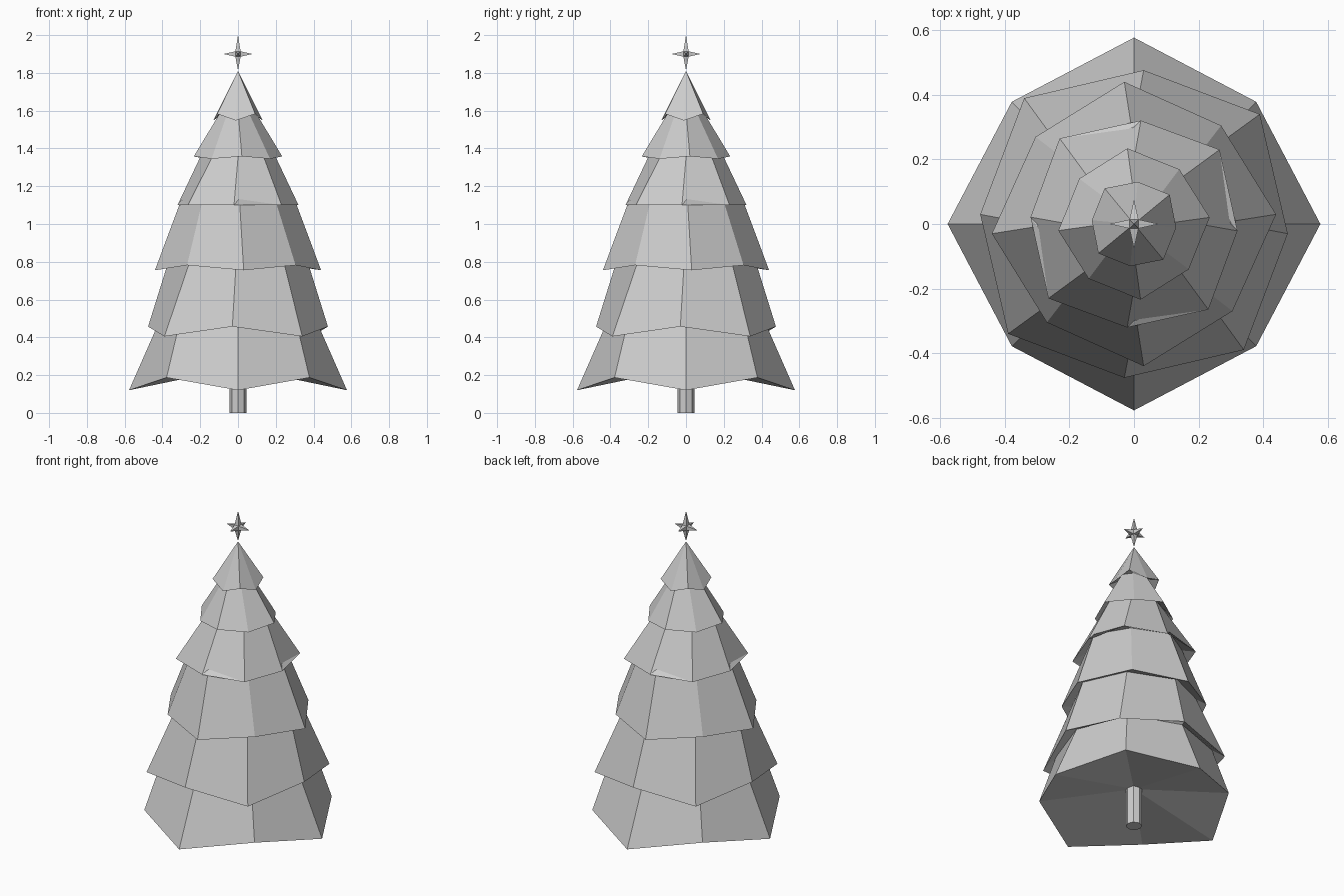
import bpy, bmesh
from math import sin, cos, radians

if "Cube" in bpy.data.objects:
    bpy.data.objects.remove(bpy.data.objects["Cube"])


def add_object(name, bm):
    bmesh.ops.recalc_face_normals(bm, faces=bm.faces)
    me = bpy.data.meshes.new(name)
    bm.to_mesh(me)
    bm.free()
    ob = bpy.data.objects.new(name, me)
    bpy.context.collection.objects.link(ob)
    return ob


def ring(bm, r_axis, z_axis, a_axis, r_diag, z_diag, a_diag):
    """Eight points: four near the axes, four near the diagonals."""
    out = []
    for k in range(4):
        for r, z, a in ((r_axis, z_axis, a_axis), (r_diag, z_diag, 45 + a_diag)):
            t = radians(90 * k + a)
            out.append(bm.verts.new((r * cos(t), r * sin(t), z)))
    return out


# Layered branches: (radius, height, twist) at axes and at diagonals
rings = [
    (.577, .12, 0, .535, .187, 0), (.423, .47, 0, .440, .47, 0),
    (.477, .457, -3.6, .517, .405, -3.9), (.369, .80, -1.5, .352, .80, -1.5),
    (.441, .755, 3.9, .407, .782, 3.5), (.300, 1.13, 1.5, .271, 1.13, 1.5),
    (.321, 1.10, -3.8, .351, 1.10, -4), (.183, 1.39, 1, .171, 1.39, 1),
    (.235, 1.358, 5, .220, 1.345, 5.4), (.088, 1.60, 0, .073, 1.60, 0),
    (.131, 1.548, -5, .143, 1.583, -5.5),
]
bm = bmesh.new()
loops = [ring(bm, *r) for r in rings]
for lo, hi in zip(loops, loops[1:]):
    for i in range(8):
        j = (i + 1) % 8
        bm.faces.new((lo[i], lo[j], hi[j], hi[i]))
for loop, z in ((loops[0], .24), (loops[-1], 1.81)):
    tip = bm.verts.new((0, 0, z))
    for i in range(8):
        bm.faces.new((loop[i], loop[(i + 1) % 8], tip))
add_object("branches", bm)

# Trunk
bm = bmesh.new()
trunk = [ring(bm, .046, z, 0, .046, z, 0) for z in (0, .26)]
for i in range(8):
    j = (i + 1) % 8
    bm.faces.new((trunk[0][i], trunk[0][j], trunk[1][j], trunk[1][i]))
for loop in trunk:
    bm.faces.new(loop)
add_object("trunk", bm)

# Six-pointed topper: small cube with every face drawn out to a spike
bm = bmesh.new()
bmesh.ops.create_cube(bm, size=.028)
for v in bmesh.ops.poke(bm, faces=bm.faces[:])["verts"]:
    up = abs(v.co.z) > .01
    v.co = v.co.normalized() * (.1 if up and v.co.z > 0 else .087 if up else .077)
bmesh.ops.translate(bm, verts=bm.verts, vec=(0, 0, 1.9))
add_object("star_topper", bm)
